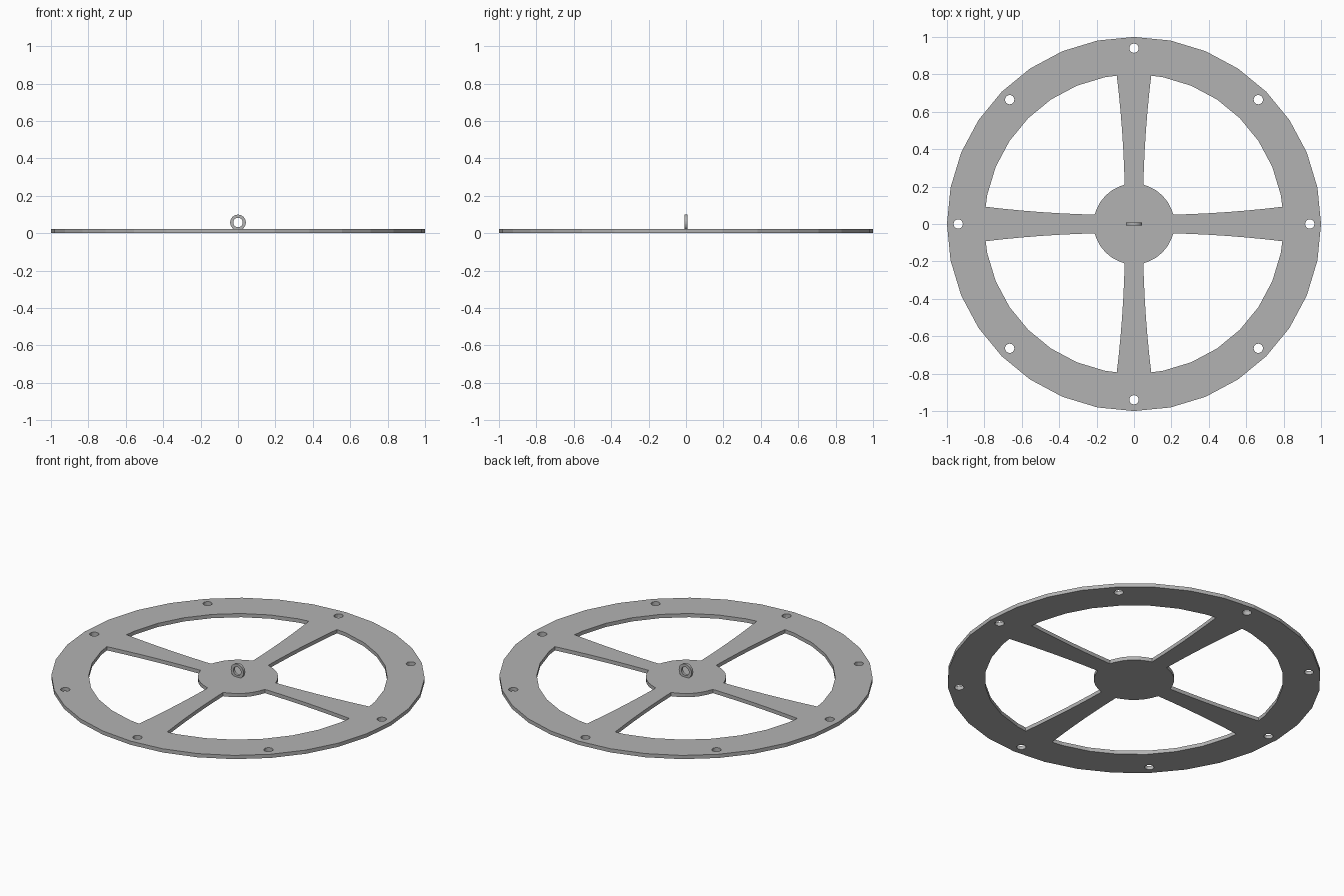
import bpy
from math import sin, cos, pi, hypot, radians
from mathutils import Matrix, Vector

cube = bpy.data.objects.get("Cube")
if cube:
    bpy.data.objects.remove(cube, do_unlink=True)

THICK = 0.022
HUB_R, RIM_R, HOLE_RING = 0.215, 0.8, 0.94

grey = bpy.data.materials.new("plain grey")
grey.use_nodes = True
colour = (0.45, 0.45, 0.45, 1)
grey.diffuse_color = colour
grey.node_tree.nodes["Principled BSDF"].inputs["Base Color"].default_value = colour


def arc(radius, start, end, steps, centre=(0, 0)):
    """Points along an arc, angles in degrees, end not included."""
    angles = [radians(start + (end - start) * i / steps) for i in range(steps)]
    return [(centre[0] + radius * cos(a), centre[1] + radius * sin(a)) for a in angles]


def flat_plate(name, outlines, thickness, matrix):
    """Extrude filled outlines; inner outlines become openings."""
    curve = bpy.data.curves.new(name, "CURVE")
    curve.dimensions = "2D"
    curve.fill_mode = "BOTH"
    curve.extrude = thickness / 2
    for points in outlines:
        spline = curve.splines.new("POLY")
        spline.points.add(len(points) - 1)
        for p, (x, y) in zip(spline.points, points):
            p.co = (x, y, 0, 1)
        spline.use_cyclic_u = True
    obj = bpy.data.objects.new(name, curve)
    bpy.context.collection.objects.link(obj)
    bpy.ops.object.select_all(action="DESELECT")
    obj.select_set(True)
    bpy.context.view_layer.objects.active = obj
    bpy.ops.object.convert(target="MESH")
    obj = bpy.context.object
    obj.data.transform(matrix)
    obj.data.materials.clear()
    obj.data.materials.append(grey)
    for face in obj.data.polygons:
        face.use_smooth = False
    return obj


# One window between two spokes: flared spoke edge, rim arc, mirrored edge, hub arc
edge = []
for i in range(7):
    t = i / 6
    edge.append((0.211 + 0.582 * t, 0.05 + 0.014 * t + 0.028 * t * t))
rim_arc = [p for p in arc(RIM_R, 0, 90, 8)][1:]
hub_arc = arc(HUB_R, 90, 0, 8)[2:-1]
window = edge + rim_arc + [(y, x) for x, y in reversed(edge)] + hub_arc

outlines = [arc(1, 0, 360, 32)]
for quarter in range(4):
    turn = Matrix.Rotation(quarter * pi / 2, 2)
    outlines.append([tuple(turn @ Vector(p)) for p in window])

# Eight bolt holes round the rim
outlines += [arc(0.025, 0, 360, 16, c) for c in arc(HOLE_RING, 0, 360, 8)]
flat_plate("spoked_wheel", outlines, THICK, Matrix.Translation((0, 0, THICK / 2)))

# Upright eyelet on the hub
flat_plate("eyelet", [arc(0.042, 0, 360, 32), arc(0.025, 0, 360, 32)], 0.016,
           Matrix.Translation((0, 0, 0.057)) @ Matrix.Rotation(pi / 2, 4, "X"))
